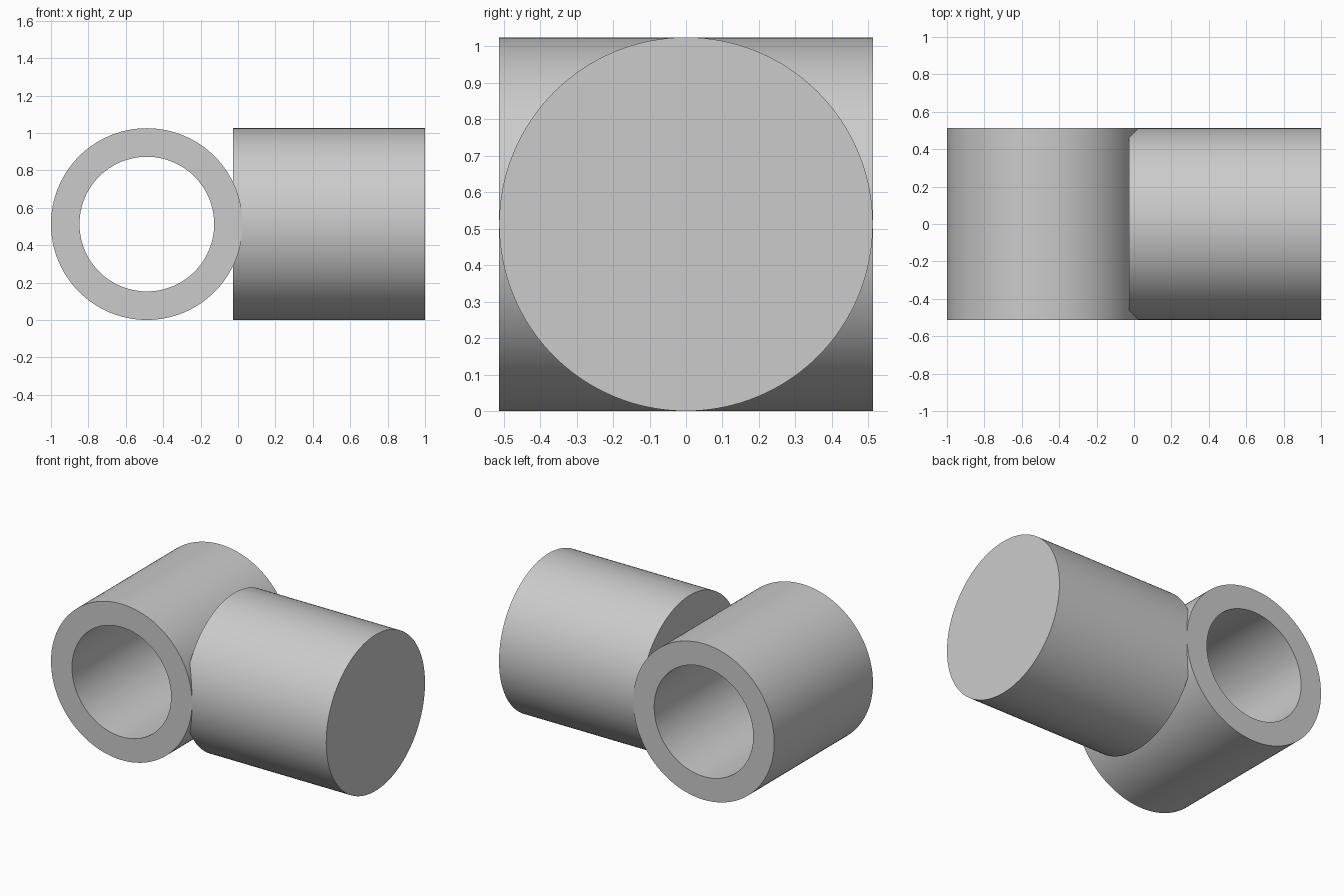
import bpy
import bmesh
from math import radians
from mathutils import Matrix

cube = bpy.data.objects.get("Cube")
if cube:
    bpy.data.objects.remove(cube, do_unlink=True)

RADIUS = 0.5125      # outer radius, also the height of both axes
BORE = 0.36          # radius of the hole
SEGMENTS = 128

grey = bpy.data.materials.new("plain grey")
grey.use_nodes = True
colour = (0.6, 0.6, 0.6, 1)
grey.diffuse_color = colour
grey.node_tree.nodes["Principled BSDF"].inputs["Base Color"].default_value = colour


def lathe(name, profile, closed, axis, location):
    """Spin a (radius, height) profile about z, then turn it onto its axis."""
    bm = bmesh.new()
    verts = [bm.verts.new((r, 0, h)) for r, h in profile]
    edges = [bm.edges.new(pair) for pair in zip(verts, verts[1:])]
    if closed:
        edges.append(bm.edges.new((verts[-1], verts[0])))
    bmesh.ops.spin(bm, geom=verts + edges, cent=(0, 0, 0), axis=(0, 0, 1),
                   angle=radians(360), steps=SEGMENTS, use_merge=True)
    bmesh.ops.remove_doubles(bm, verts=bm.verts, dist=0.0001)
    if not closed:
        bmesh.ops.holes_fill(bm, edges=[e for e in bm.edges if e.is_boundary])
    bmesh.ops.recalc_face_normals(bm, faces=bm.faces)
    bm.transform(Matrix.Rotation(radians(90), 4, axis))

    mesh = bpy.data.meshes.new(name)
    bm.to_mesh(mesh)
    bm.free()
    mesh.materials.append(grey)
    part = bpy.data.objects.new(name, mesh)
    part.location = location
    bpy.context.collection.objects.link(part)

    bpy.ops.object.select_all(action="DESELECT")
    part.select_set(True)
    bpy.context.view_layer.objects.active = part
    bpy.ops.object.shade_smooth_by_angle(angle=radians(30))
    return part


# Open ring, with its bore running front to back
lathe("ring_sleeve",
      [(BORE, -RADIUS), (RADIUS, -RADIUS), (RADIUS, RADIUS), (BORE, RADIUS)],
      True, "X", (RADIUS - 1, 0, RADIUS))

# Solid round shank, sunk slightly into the side of the ring
SHANK_START = -0.028
half = (1 - SHANK_START) / 2
lathe("solid_shank", [(RADIUS, -half), (RADIUS, half)],
      False, "Y", (1 - half, 0, RADIUS))
